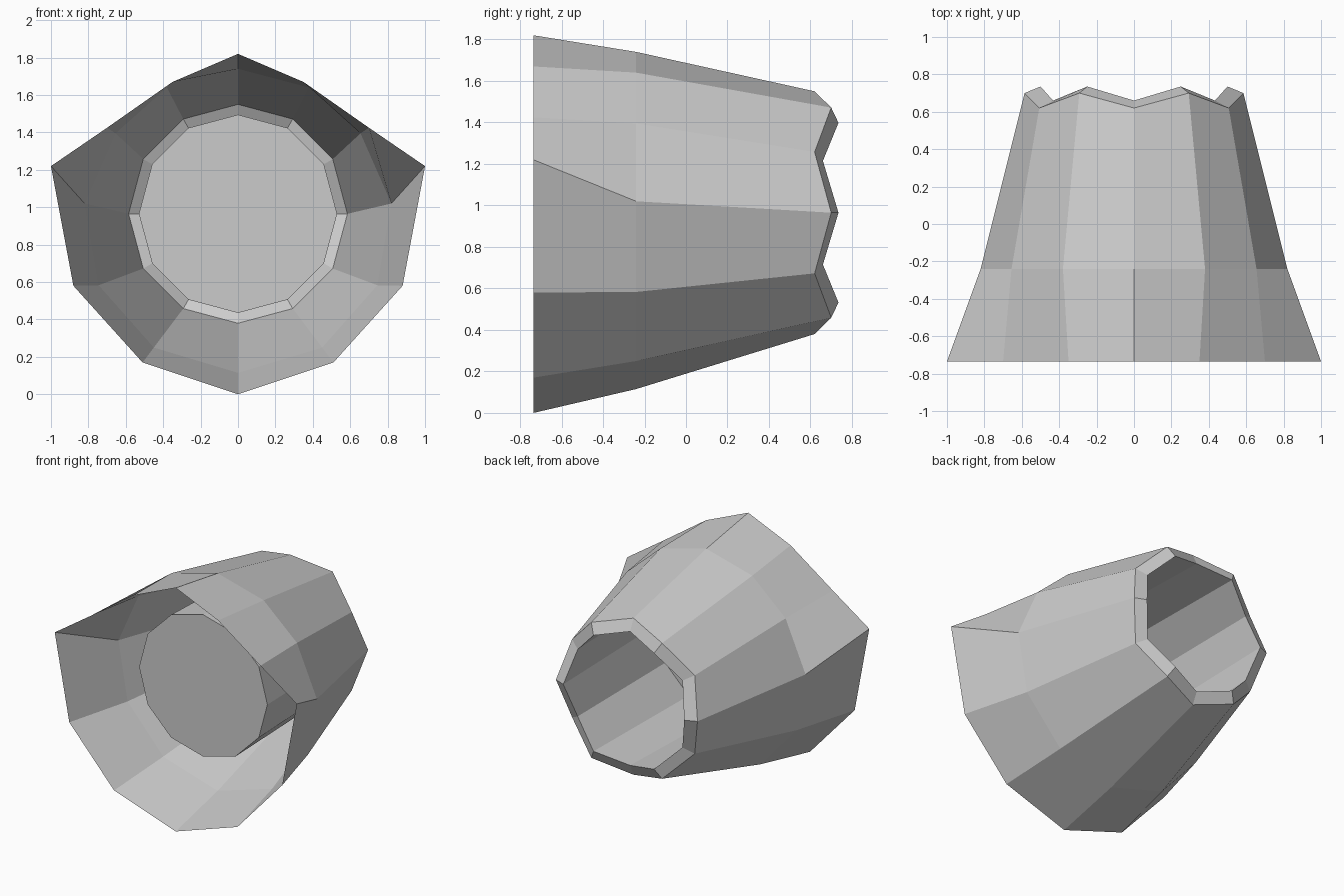
import bpy, bmesh
from math import sin, cos, radians

if "Cube" in bpy.data.objects:
    bpy.data.objects.remove(bpy.data.objects["Cube"])

CZ = 0.965  # height of the bore axis


def mirrored(half, y):
    """Closed 12-point ring from a top-to-bottom half profile of (x, z)."""
    pts = half + [(-x, z) for x, z in half[-2:0:-1]]
    return [(x, y, z) for x, z in pts]


def round_ring(r, y_even, y_odd):
    """12-sided ring whose points alternate between two depths."""
    return [(r * sin(radians(30 * k)), y_odd if k % 2 else y_even,
             CZ + r * cos(radians(30 * k))) for k in range(12)]


rings = [
    # flared front opening with side points
    mirrored([(0, 1.82), (0.35, 1.67), (0.70, 1.425), (1.0, 1.22),
              (0.88, 0.58), (0.51, 0.17), (0, 0)], -0.735),
    # middle of the shell
    mirrored([(0, 1.74), (0.38, 1.64), (0.655, 1.395), (0.82, 1.02),
              (0.745, 0.583), (0.45, 0.25), (0, 0.115)], -0.24),
    # zigzag back rim, outer and inner edge
    round_ring(0.585, 0.62, 0.70),
    round_ring(0.50, 0.66, 0.735),
    # inner barrel end
    round_ring(0.53, -0.41, -0.41),
]

bm = bmesh.new()
loops = [[bm.verts.new(p) for p in ring] for ring in rings]
for a, b in zip(loops, loops[1:]):
    for k in range(12):
        n = (k + 1) % 12
        bm.faces.new((a[k], a[n], b[n], b[k]))
# flat disc closing the barrel
bm.faces.new(loops[-1])

mesh = bpy.data.meshes.new("flared_shell_with_barrel")
bm.to_mesh(mesh)
bm.free()
obj = bpy.data.objects.new("flared_shell_with_barrel", mesh)
bpy.context.collection.objects.link(obj)
